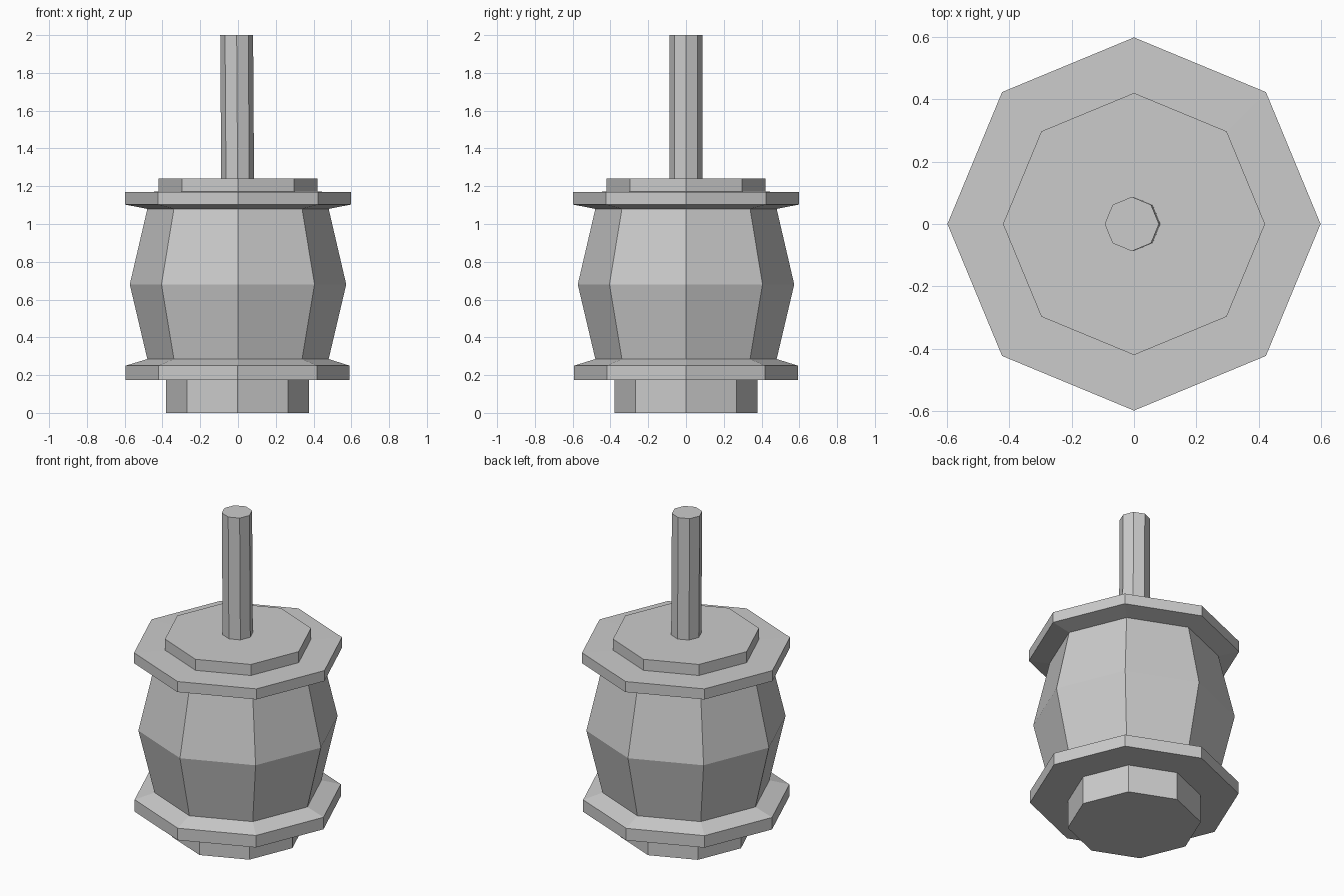
import bpy, bmesh
from math import cos, sin, pi

if "Cube" in bpy.data.objects:
    bpy.data.objects.remove(bpy.data.objects["Cube"])

SIDES = 8

def lathe(name, profile):
    """Eight-sided solid from (radius, z, x offset) rings, capped at both ends."""
    bm = bmesh.new()
    rings = []
    for r, z, dx in profile:
        rings.append([bm.verts.new((dx + r * cos(2 * pi * i / SIDES),
                                    r * sin(2 * pi * i / SIDES), z))
                      for i in range(SIDES)])
    for a, b in zip(rings, rings[1:]):
        for i in range(SIDES):
            j = (i + 1) % SIDES
            bm.faces.new((a[i], a[j], b[j], b[i]))
    bm.faces.new(rings[0][::-1])
    bm.faces.new(rings[-1])
    bmesh.ops.recalc_face_normals(bm, faces=bm.faces)
    mesh = bpy.data.meshes.new(name)
    bm.to_mesh(mesh)
    bm.free()
    obj = bpy.data.objects.new(name, mesh)
    bpy.context.collection.objects.link(obj)
    return obj

# Housing: foot, lower flange, bulged barrel, upper flange, raised cap
lathe("housing", [
    (0.378, 0.0, -0.002), (0.378, 0.175, -0.002),
    (0.593, 0.175, -0.002), (0.593, 0.25, -0.002), (0.48, 0.285, 0),
    (0.573, 0.68, 0),
    (0.48, 1.08, 0), (0.598, 1.103, 0), (0.598, 1.169, 0),
    (0.42, 1.171, 0), (0.42, 1.24, 0),
])

# Shaft: slightly leaning rod rising from the cap
lathe("shaft", [(0.087, 1.235, -0.002), (0.087, 2.0, -0.007)])
